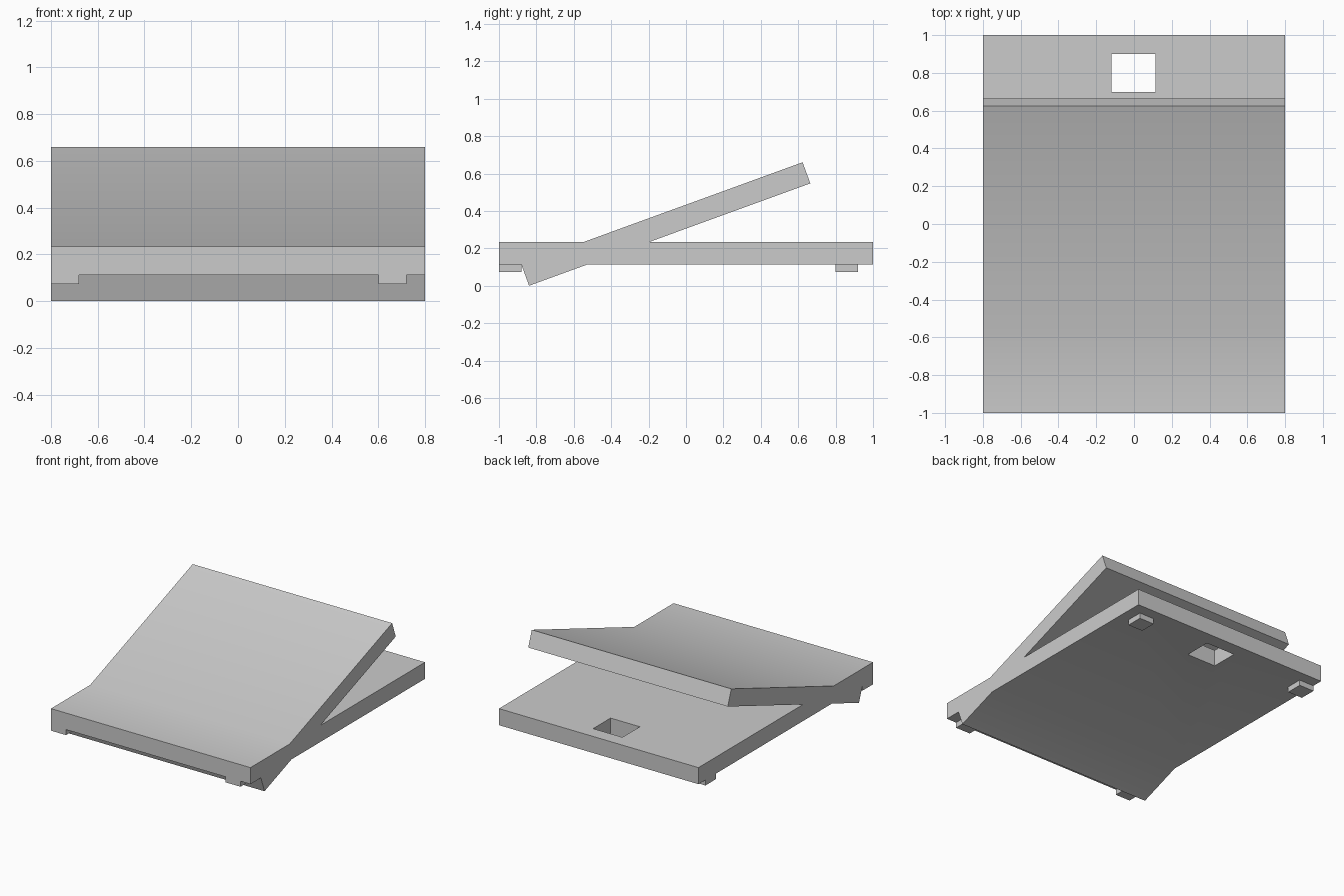
import bpy
import bmesh
import math

if "Cube" in bpy.data.objects:
    bpy.data.objects.remove(bpy.data.objects["Cube"], do_unlink=True)

grey = bpy.data.materials.new("plain_grey")
grey.use_nodes = True
COLOUR = (0.6, 0.6, 0.6, 1)
grey.diffuse_color = COLOUR
grey.node_tree.nodes["Principled BSDF"].inputs["Base Color"].default_value = COLOUR


def extrude_profile(name, profile, x0, x1):
    """Extrude a (y, z) outline from x0 to x1."""
    bm = bmesh.new()
    face = bm.faces.new([bm.verts.new((x0, y, z)) for y, z in profile])
    grown = bmesh.ops.extrude_face_region(bm, geom=[face])["geom"]
    moved = [v for v in grown if isinstance(v, bmesh.types.BMVert)]
    bmesh.ops.translate(bm, verts=moved, vec=(x1 - x0, 0, 0))
    bmesh.ops.recalc_face_normals(bm, faces=bm.faces)
    mesh = bpy.data.meshes.new(name)
    bm.to_mesh(mesh)
    bm.free()
    mesh.materials.append(grey)
    obj = bpy.data.objects.new(name, mesh)
    bpy.context.collection.objects.link(obj)
    return obj


def box(name, x0, x1, y0, y1, z0, z1):
    return extrude_profile(name, [(y0, z0), (y1, z0), (y1, z1), (y0, z1)], x0, x1)


# Proportions: a flat plate crossed by an equal-thickness plate tilted upward
HALF_W, THICK, LENGTH = 0.8, 0.12, 1.6
TILT = math.radians(20)
c, s, t = math.cos(TILT), math.sin(TILT), math.tan(TILT)
bottom = THICK * c
top = bottom + THICK
toe_y = -0.88 + THICK * s          # lowest corner of the tilted plate

# Base and tilted plate as one joined outline
outline = [
    (-1, bottom), (-0.88, bottom), (toe_y, 0), (toe_y + bottom / t, bottom),
    (1, bottom), (1, top), (toe_y + top / t, top),
    (toe_y + LENGTH * c, LENGTH * s),
    (-0.88 + LENGTH * c, bottom + LENGTH * s),
    (-0.88 + THICK / t, top), (-1, top),
]
body = extrude_profile("crossed_plates", outline, -HALF_W, HALF_W)

# Square opening through the rear of the base
cutter = box("opening_cutter", -0.12, 0.115, 0.7, 0.9, 0.05, 0.3)
cutter.hide_render = True
cutter.hide_viewport = True
cut = body.modifiers.new("opening", 'BOOLEAN')
cut.operation = 'DIFFERENCE'
cut.solver = 'EXACT'
cut.object = cutter
bpy.context.view_layer.objects.active = body
body.select_set(True)
bpy.ops.object.modifier_apply(modifier=cut.name)
bpy.data.objects.remove(cutter, do_unlink=True)
bpy.ops.object.shade_smooth_by_angle(angle=math.radians(30))

# Four small feet
for end, y in (("front", -1), ("back", 0.8)):
    for side, x in (("right", -0.8), ("left", 0.6)):
        box(f"{end}_{side}_foot", x, x + 0.12, y, y + 0.12, bottom - 0.04, bottom)
